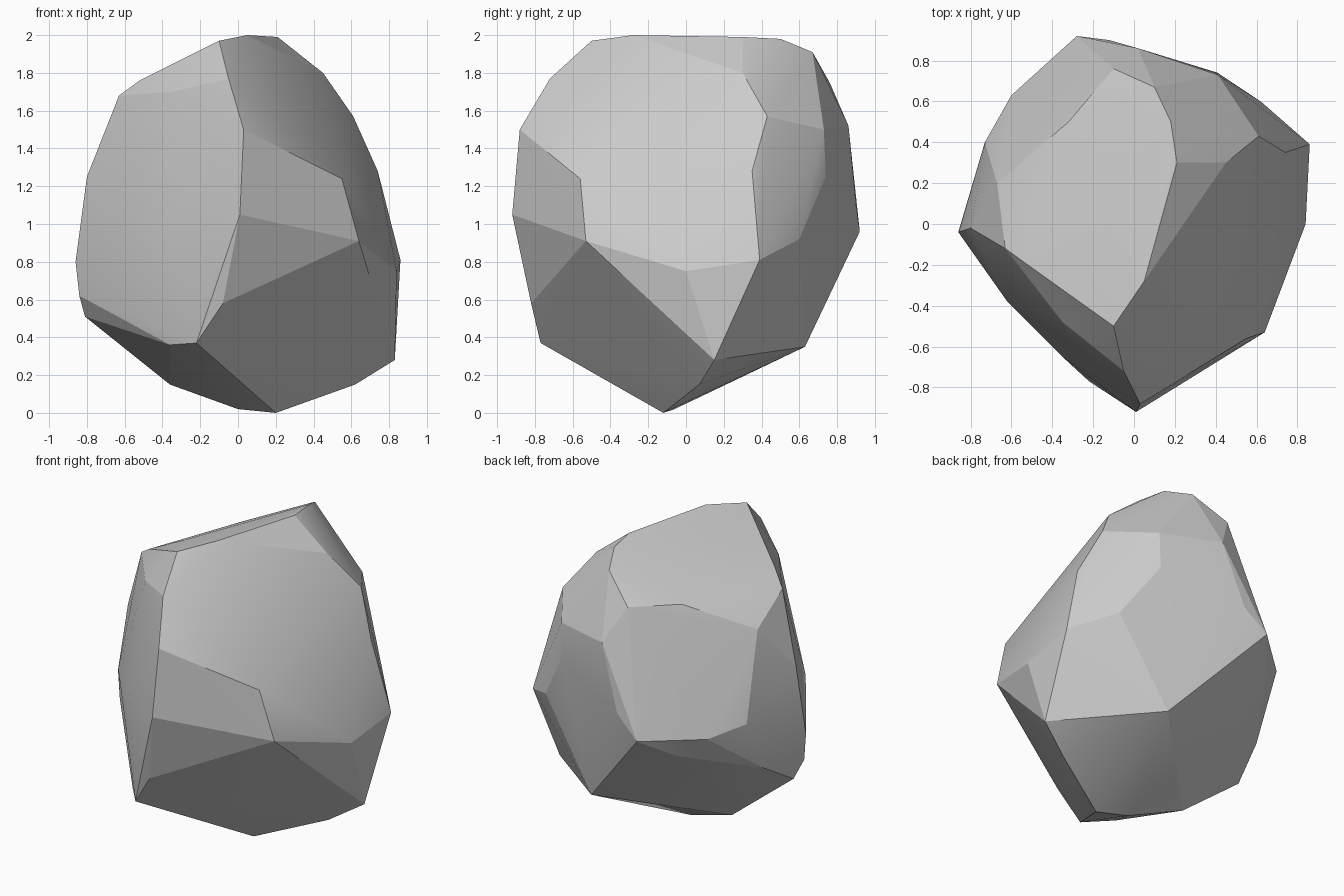
import bpy, bmesh, math

# Key corners of the chipped boulder, ring by ring
rings = {
    "underside": [(.20, -.12, 0), (.0, -.06, .02), (-.36, .03, .15), (-.22, -.77, .37), (.62, .07, .15),
                  (.83, .15, .28), (.26, .63, .35), (-.81, .02, .51), (-.84, -.05, .62),
                  (-.36, -.60, .36), (-.75, .26, .66)],
    "waist": [(-.86, -.04, .80), (-.08, -.82, .58), (.01, -.92, 1.05), (.64, -.53, .91),
              (.84, 0, .75), (.86, .39, .81), (.62, .60, .92), (.41, .74, 1.25),
              (-.12, .90, 1.10), (-.28, .92, .96), (-.44, .72, .83), (-.60, .63, .95),
              (-.73, .40, 1.0), (-.35, -.65, 1.0), (-.62, -.38, 1.0)],
    "shoulder": [(.03, -.88, 1.5), (.55, -.56, 1.24), (.74, .35, 1.28), (.61, .43, 1.57),
                 (.41, .73, 1.5), (.02, .86, 1.52), (-.80, -.02, 1.25), (-.67, .20, 1.54),
                 (-.63, -.12, 1.68), (-.35, -.48, 1.70), (-.05, -.72, 1.77)],
    "crown": [(-.10, -.50, 1.97), (.05, -.28, 2.0), (.21, .30, 1.99), (.18, .50, 1.98),
              (.45, .30, 1.8), (.10, .67, 1.91), (-.10, .76, 1.75), (-.32, .50, 1.73),
              (-.54, .17, 1.65), (-.24, -.20, 1.90), (-.52, -.20, 1.76)],
}

# Wrap the corners in one closed faceted stone
bm = bmesh.new()
for ring in rings.values():
    for p in ring:
        bm.verts.new(p)
bmesh.ops.convex_hull(bm, input=bm.verts)
bmesh.ops.delete(bm, geom=[v for v in bm.verts if not v.link_faces], context='VERTS')

# Merge flat triangles into broad facets
bmesh.ops.dissolve_limit(bm, angle_limit=math.radians(1.5), verts=bm.verts, edges=bm.edges)
bmesh.ops.recalc_face_normals(bm, faces=bm.faces)

mesh = bpy.data.meshes.new("boulder")
bm.to_mesh(mesh)
bm.free()
rock = bpy.data.objects.new("boulder", mesh)
bpy.context.collection.objects.link(rock)

# Soften shallow facet borders, keep the chipped edges crisp
bpy.context.view_layer.objects.active = rock
rock.select_set(True)
bpy.ops.object.shade_smooth_by_angle(angle=math.radians(14))
